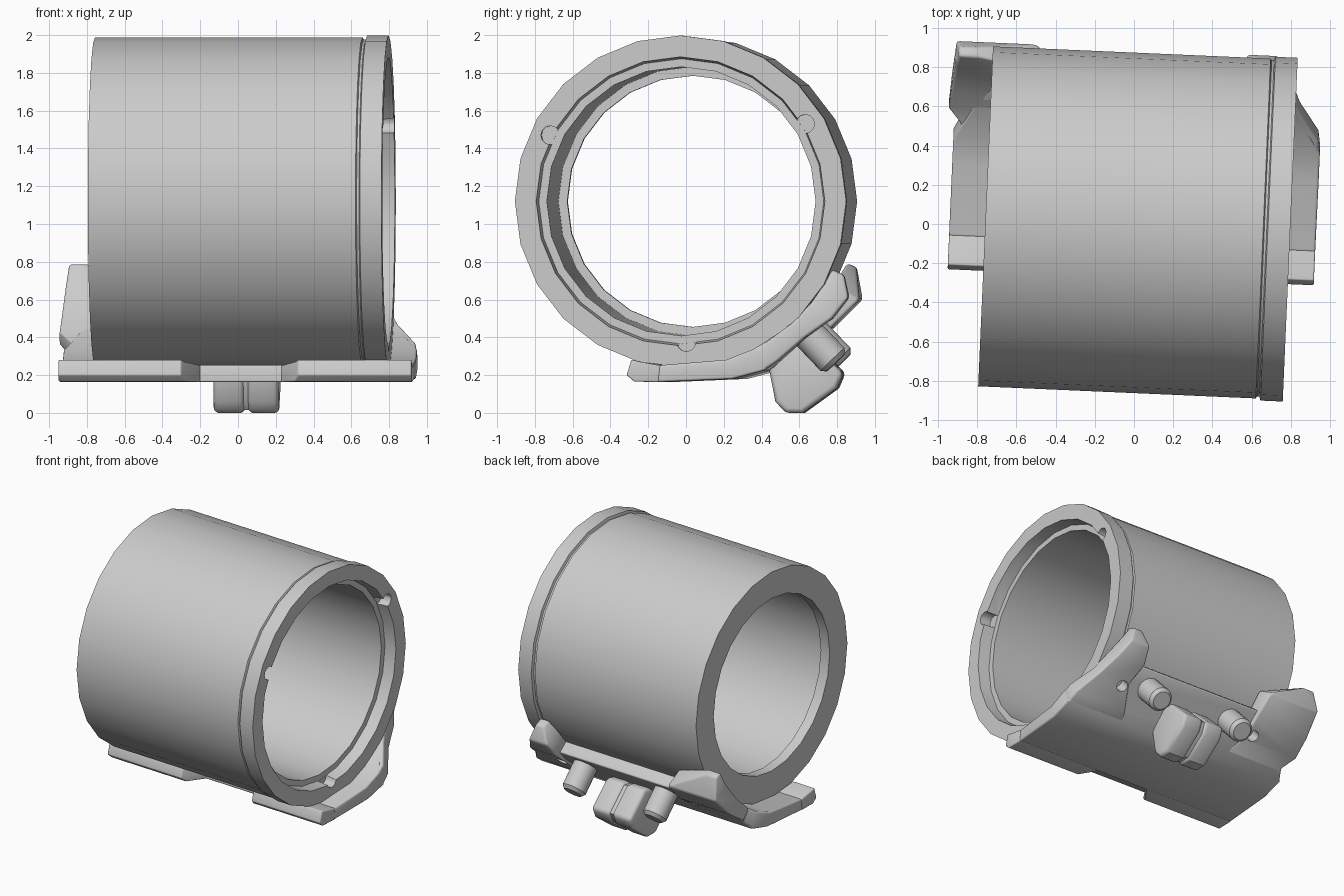
import bpy, bmesh, math
from mathutils import Matrix, Vector

if "Cube" in bpy.data.objects:
    bpy.data.objects.remove(bpy.data.objects["Cube"])

PLACE = Matrix.Translation((0.02, 0.005, 0)) @ Matrix.Rotation(math.radians(-2.5), 4, 'Z')
CZ, R = 1.12, 0.875          # tube axis height and cradle radius


def make(name, verts, faces):
    me = bpy.data.meshes.new(name)
    me.from_pydata([PLACE @ Vector(v) for v in verts], [], faces)
    bm = bmesh.new()
    bm.from_mesh(me)
    bmesh.ops.recalc_face_normals(bm, faces=bm.faces)
    bm.to_mesh(me)
    bm.free()
    ob = bpy.data.objects.new(name, me)
    bpy.context.collection.objects.link(ob)
    return ob


def skin(name, rings, closed=False):
    """Join equal rings of points with quads, capping the ends unless closed."""
    n, m = len(rings[0]), len(rings)
    faces = [(i * n + j, i * n + (j + 1) % n, (i + 1) % m * n + (j + 1) % n, (i + 1) % m * n + j)
             for i in range(m if closed else m - 1) for j in range(n)]
    if not closed:
        faces += [tuple(range(n)), tuple(range((m - 1) * n, m * n))]
    return make(name, [p for r in rings for p in r], faces)


def lathe_x(name, profile, sides):
    return skin(name, [[(x, r * math.sin(2 * math.pi * k / sides), CZ + r * math.cos(2 * math.pi * k / sides))
                        for k in range(sides)] for x, r in profile], True)


def rod(name, start, axis, rings, sides=16):
    """Round rod: rings are (distance, radius) along the axis."""
    q = Vector(axis).to_track_quat('Z', 'Y')
    return skin(name, [[Vector(start) + q @ Vector((r * math.cos(2 * math.pi * k / sides),
                                                    r * math.sin(2 * math.pi * k / sides), d))
                        for k in range(sides)] for d, r in rings])


def cradle(name, stations):
    """Plate whose inner side follows the tube; stations are outer y, z and x range."""
    rings = []
    for y, z, x0, x1 in stations:
        d = Vector((y, z - CZ)).normalized() * R
        rings.append([(x0, y, z), (x1, y, z), (x1, d.x, CZ + d.y), (x0, d.x, CZ + d.y)])
    return skin(name, rings)


def bake(ob, bevel=0, cutters=()):
    if bevel:
        b = ob.modifiers.new('bevel', 'BEVEL')
        b.width, b.segments, b.limit_method = bevel, 3, 'ANGLE'
        b.angle_limit = math.radians(40)
    for c in cutters:
        m = ob.modifiers.new('cut', 'BOOLEAN')
        m.operation, m.solver, m.object = 'DIFFERENCE', 'EXACT', c
    dg = bpy.context.evaluated_depsgraph_get()
    dg.update()
    me = bpy.data.meshes.new_from_object(ob.evaluated_get(dg))
    ob.modifiers.clear()
    ob.data = me


# Tube: left end wall, shallow groove, front collar and stepped bore
tube = lathe_x('tube', [(-.778, .665), (-.778, .868), (.640, .868), (.646, .858), (.658, .858),
                        (.664, .878), (.778, .878), (.778, .765), (.690, .755), (.690, .712),
                        (-.700, .712), (-.700, .665)], 24)

# Three locating notches in the collar recess
notches = []
for y, z in ((-.69, 1.47), (.66, 1.53), (.03, .375)):
    notches.append(rod('notch_cutter', (.692, y, z), (1, 0, 0), [(0, .05), (.15, .05)], 12))
bake(tube, 0, notches)

# Screw holes in the sloped bracket face
out = Vector((0, .69, -.72)).normalized()
holes = [rod('hole_cutter', Vector((s * .58, .62, .40)) - out * .07, out, [(0, .042), (.4, .042)])
         for s in (-1, 1)]

# Bracket: bottom plate folding into the sloped plate
bracket = cradle('bracket', [(-.12, .163, -.96, .91), (.28, .180, -.96, .912), (.45, .225, -.96, .912),
                             (.62, .385, -.86, .80), (.76, .515, -.74, .72)])
bake(bracket, .012, holes)

# Front feet, leaving a gap in the middle of the plate
for name, s, end in (('left_foot', -1, .96), ('right_foot', 1, .91)):
    foot = cradle(name, [(y, z, min(s * a, s * end), max(s * a, s * end))
                         for y, z, a in ((-.28, .20, .31), (-.24, .166, .29), (-.11, .163, .21))])
    bake(foot, .008)

# Flared wings at both ends of the bracket
wing_r = cradle('right_wing', [(.44, .22, .42, .912), (.52, .275, .46, .90), (.66, .40, .53, .80),
                               (.80, .50, .50, .74), (.885, .61, .52, .68), (.86, .73, .57, .64)])
wing_l = cradle('left_wing', [(.44, .22, -.965, -.42), (.52, .29, -.925, -.46), (.60, .355, -.99, -.52),
                              (.74, .45, -.98, -.52), (.89, .60, -.965, -.54), (.86, .77, -.95, -.86)])
for w in (wing_r, wing_l):
    bake(w, .015, holes)

# Pegs beside the lug
for s in (-1, 1):
    rod('peg', Vector((s * .355, .805, .265)) - out * .24, out, [(0, .088), (.215, .088), (.24, .066)], 20)

# Hinge lug: two rounded halves with a narrower core in the split
outline = [(.44, .24), (.475, .06), (.53, .0), (.62, .0), (.80, .13), (.835, .21), (.66, .38), (.52, .36)]


def slab(name, x0, x1, scale, bevel):
    pts = [(.64 + (y - .64) * scale, .19 + (z - .19) * scale) for y, z in outline]
    bake(skin(name, [[(x, y, z) for y, z in pts] for x in (x0, x1)]), bevel)


slab('lug_left', -.172, -.010, 1, .025)
slab('lug_right', .010, .172, 1, .025)
slab('lug_core', -.03, .03, .92, 0)

# Remove helpers and smooth the round surfaces
for c in notches + holes:
    bpy.data.objects.remove(c)
for ob in bpy.context.scene.objects:
    ob.select_set(True)
bpy.context.view_layer.objects.active = tube
bpy.ops.object.shade_smooth_by_angle(angle=math.radians(32))
